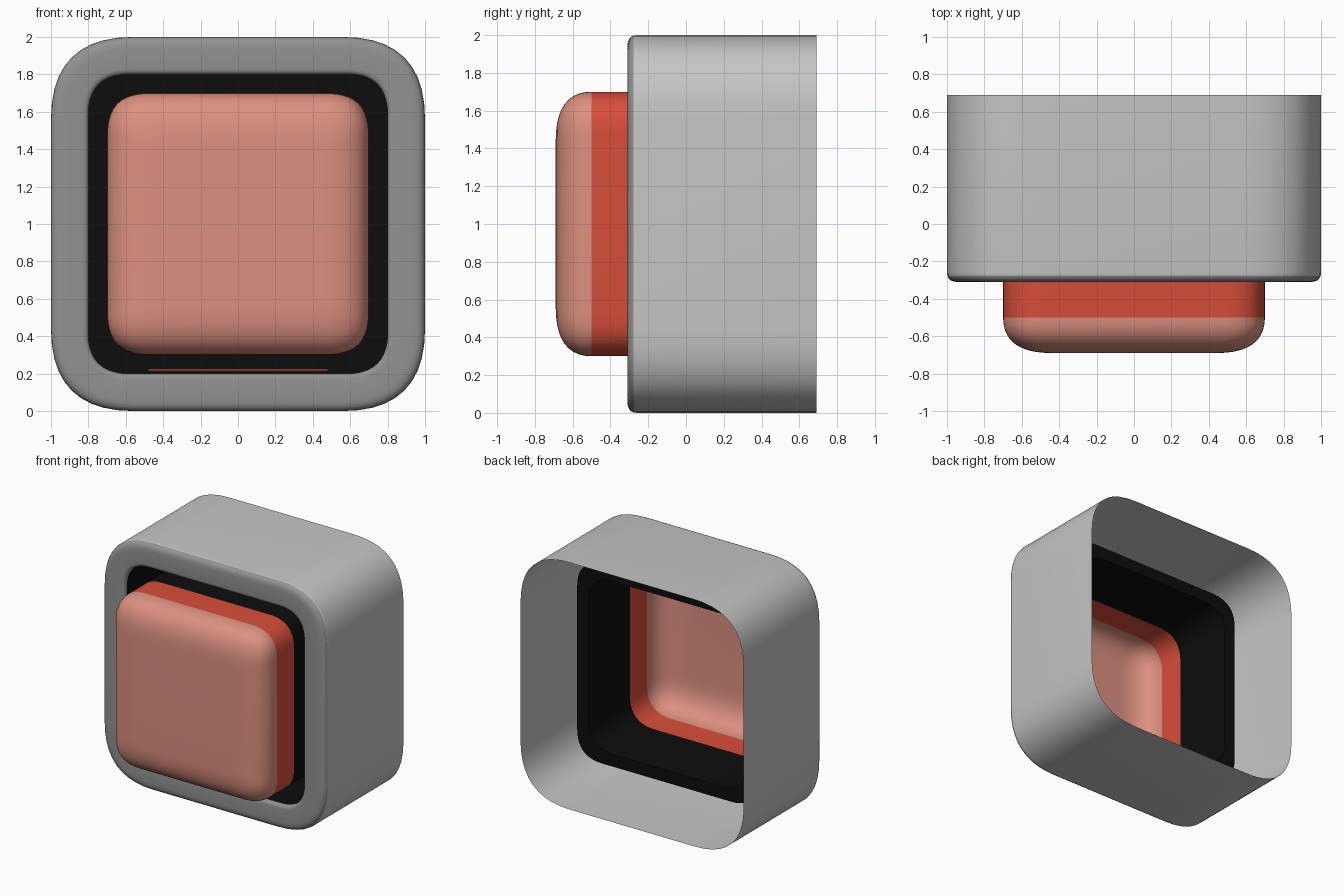
import bpy, bmesh

if "Cube" in bpy.data.objects:
    bpy.data.objects.remove(bpy.data.objects["Cube"])


def material(name, rgb):
    m = bpy.data.materials.new(name)
    m.diffuse_color = (*rgb, 1)
    m.use_nodes = True
    m.node_tree.nodes["Principled BSDF"].inputs["Base Color"].default_value = m.diffuse_color
    return m


light_grey = material("light grey", (0.56, 0.56, 0.56))
dark_grey = material("dark grey", (0.29, 0.29, 0.29))
black = material("black", (0.004, 0.004, 0.004))
red = material("red", (0.68, 0.075, 0.042))
pink = material("pink", (0.72, 0.28, 0.215))


def bez(p, q, r, n):
    """Points on a quadratic curve from p to r pulled towards q."""
    out = []
    for i in range(n + 1):
        t = i / n
        out.append(tuple((1 - t) ** 2 * a + 2 * t * (1 - t) * b + t * t * c
                         for a, b, c in zip(p, q, r)))
    return out


def ring(half, corner, y):
    """Rounded square facing -y, counter-clockwise from the front."""
    quarter = bez((half, half - corner), (half, half), (half - corner, half), 10)
    pts = []
    for _ in range(4):
        pts += quarter
        quarter = [(-b, a) for a, b in quarter]
    return [(a, y, 1 + b) for a, b in pts]


def loft(name, profile, mats, rule=None, cap=False):
    """Skin rounded squares (half width, corner, y) from back to front."""
    bm = bmesh.new()
    loops = [[bm.verts.new(p) for p in ring(*s)] for s in profile]
    for a, b in zip(loops, loops[1:]):
        n = len(a)
        for i in range(n):
            j = (i + 1) % n
            f = bm.faces.new((a[i], a[j], b[j], b[i]))
            if rule:
                f.material_index = rule(f.calc_center_median())
    if cap:
        f = bm.faces.new(loops[-1])
        if rule:
            f.material_index = rule(f.calc_center_median())
    mesh = bpy.data.meshes.new(name)
    bm.to_mesh(mesh)
    bm.free()
    for m in mats:
        mesh.materials.append(m)
    ob = bpy.data.objects.new(name, mesh)
    bpy.context.collection.objects.link(ob)
    bpy.ops.object.select_all(action='DESELECT')
    ob.select_set(True)
    bpy.context.view_layer.objects.active = ob
    bpy.ops.object.shade_smooth_by_angle(angle=0.7)
    return ob


# Housing: open-backed sleeve, softly rounded front lip in a darker grey
outer_lip = [(h, 0.44 - (1 - h), y)
             for h, y in bez((1, -0.26), (1, -0.31), (0.94, -0.31), 5)]
inner_lip = [(h, 0.22 + (h - 0.8), y)
             for h, y in bez((0.83, -0.31), (0.8, -0.31), (0.8, -0.28), 4)]
loft("housing", [(1, 0.44, 0.69)] + outer_lip + inner_lip,
     [light_grey, dark_grey], lambda c: int(c.y < -0.28 or max(abs(c.x), abs(c.z - 1)) < 0.85))

# Recess: deep black channel around the button
loft("recess", [(0.8, 0.22, -0.28), (0.8, 0.22, 0.25),
                (0.7, 0.22, 0.25), (0.7, 0.22, -0.28)], [black])

# Button: red sides, pink rounded cap
dome = [(h, 0.22 - 0.65 * (0.7 - h), y)
        for h, y in bez((0.7, -0.5), (0.7, -0.69), (0.44, -0.69), 10)]
loft("button", [(0.7, 0.22, -0.28)] + dome, [red, pink],
     lambda c: int(c.y < -0.5), cap=True)

# Thin red strip at the bottom of the recess
bpy.ops.mesh.primitive_cube_add(size=1, location=(0, 0.245, 0.22))
strip = bpy.context.object
strip.name = "recess_strip"
strip.scale = (0.96, 0.008, 0.01)
strip.data.materials.append(red)
